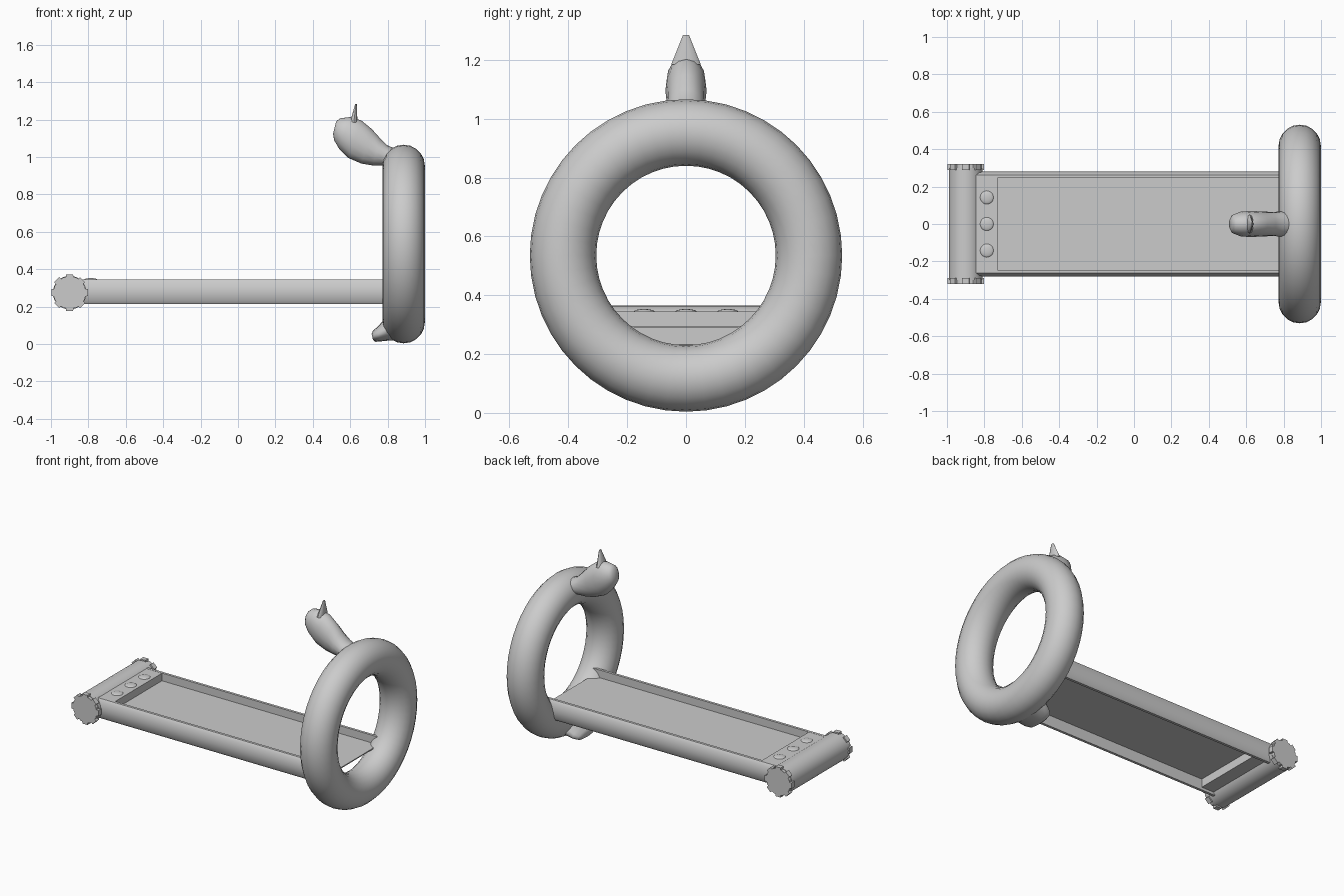
import bpy, bmesh, math
from mathutils import Matrix, Vector

if "Cube" in bpy.data.objects:
    bpy.data.objects.remove(bpy.data.objects["Cube"])


def finish(name, bm, smooth=True, angle=40):
    bmesh.ops.recalc_face_normals(bm, faces=bm.faces)
    me = bpy.data.meshes.new(name)
    bm.to_mesh(me)
    bm.free()
    ob = bpy.data.objects.new(name, me)
    bpy.context.collection.objects.link(ob)
    bpy.ops.object.select_all(action='DESELECT')
    ob.select_set(True)
    bpy.context.view_layer.objects.active = ob
    if smooth:
        bpy.ops.object.shade_smooth_by_angle(angle=math.radians(angle))
    return ob


def skin(bm, rings, closed=False):
    """Join equal-length point loops with quads; cap the ends unless closed."""
    vs = [[bm.verts.new(p) for p in r] for r in rings]
    n = len(vs[0])
    pairs = list(zip(vs, vs[1:])) + ([(vs[-1], vs[0])] if closed else [])
    for a, b in pairs:
        for i in range(n):
            bm.faces.new((a[i], a[(i + 1) % n], b[(i + 1) % n], b[i]))
    if not closed:
        bm.faces.new(vs[0][::-1])
        bm.faces.new(vs[-1])


def loft(name, sections, n=16):
    """Oval sections given as top (x, z), bottom (x, z) and half width."""
    rings = []
    for (tx, tz), (bx, bz), w in sections:
        mid = Vector(((tx + bx) / 2, 0, (tz + bz) / 2))
        up = Vector(((tx - bx) / 2, 0, (tz - bz) / 2))
        rings.append([mid + up * math.cos(a) + Vector((0, w * math.sin(a), 0))
                      for a in (2 * math.pi * i / n for i in range(n))])
    bm = bmesh.new()
    skin(bm, rings)
    return finish(name, bm, angle=60)


def box(name, x0, x1, y0, y1, z0, z1):
    bm = bmesh.new()
    skin(bm, [[(x, y0, z0), (x, y1, z0), (x, y1, z1), (x, y0, z1)] for x in (x0, x1)])
    return finish(name, bm, False)


def extrude_y(name, pts, y0, y1, smooth):
    bm = bmesh.new()
    skin(bm, [[(x, y, z) for x, z in pts] for y in (y0, y1)])
    return finish(name, bm, smooth)


def circle(cx, cz, r, n):
    return [(cx + r * math.cos(2 * math.pi * i / n), cz + r * math.sin(2 * math.pi * i / n))
            for i in range(n)]


# inflated ring
RX, RZ, R, r = 0.886, 0.535, 0.418, 0.113
bm = bmesh.new()
rings = []
for i in range(48):
    a = 2 * math.pi * i / 48
    rings.append([(RX + x, (R + d) * math.sin(a), RZ + (R + d) * math.cos(a))
                  for x, d in circle(0, 0, r, 20)])
skin(bm, rings, closed=True)
finish("float_ring", bm, angle=60)

# animal head and neck
loft("float_head", [
    ((.87, 1.03), (.87, .93), .06),
    ((.795, 1.065), (.775, .955), .066),
    ((.76, 1.10), (.72, .955), .065),
    ((.715, 1.15), (.66, .965), .066),
    ((.66, 1.195), (.59, .995), .07),
    ((.60, 1.214), (.54, 1.045), .066),
    ((.545, 1.207), (.514, 1.09), .05),
    ((.525, 1.19), (.508, 1.125), .03)])

# flattened horn on the head
bm = bmesh.new()
bmesh.ops.create_cone(bm, cap_ends=True, segments=12, radius1=1, radius2=0.2, depth=1)
bmesh.ops.transform(bm, verts=bm.verts, matrix=Matrix.Translation((.625, 0, 1.235))
                    @ Matrix.Rotation(.12, 4, 'Y') @ Matrix.Diagonal((.02, .05, .1, 1)))
finish("horn", bm)

# stubby tail at the foot of the ring
loft("float_tail", [
    ((.86, .20), (.86, .02), .14),
    ((.79, .14), (.80, .018), .13),
    ((.745, .092), (.76, .014), .115),
    ((.722, .072), (.735, .012), .095),
    ((.714, .055), (.722, .022), .06)])

# bed and button console
box("bed", -.80, .86, -.25, .25, .288, .295)
box("console", -.86, -.73, -.25, .25, .233, .345)

# side rails with bulged outer faces
profile = [(.245, .215), (.262, .215), (.274, .232), (.281, .28),
           (.274, .33), (.262, .346), (.245, .346)]
for side, name in ((1, "rail_back"), (-1, "rail_front")):
    bm = bmesh.new()
    skin(bm, [[(x, side * y, z) for y, z in profile] for x in (-.86, .86)])
    finish(name, bm)

# roller with a toothed knob at each end
CX, CZ = -.90, .275
extrude_y("roller", circle(CX, CZ, .09, 32), -.30, .30, True)
gear = []
for t in range(8):
    base = t * math.pi / 4
    for da, rad in ((-.23, .086), (-.19, .1), (.19, .1), (.23, .086), (.39, .088)):
        gear.append((CX + rad * math.cos(base + da), CZ + rad * math.sin(base + da)))
for side, name in ((1, "knob_back"), (-1, "knob_front")):
    extrude_y(name, gear, side * .288, side * .32, False)

# three domed buttons
for i, y in enumerate((-.142, 0, .142)):
    bm = bmesh.new()
    bmesh.ops.create_uvsphere(bm, u_segments=20, v_segments=10, radius=1)
    bmesh.ops.transform(bm, verts=bm.verts, matrix=Matrix.Translation((-.787, y, .343))
                        @ Matrix.Diagonal((.037, .037, .01, 1)))
    finish(f"button_{i + 1}", bm)
